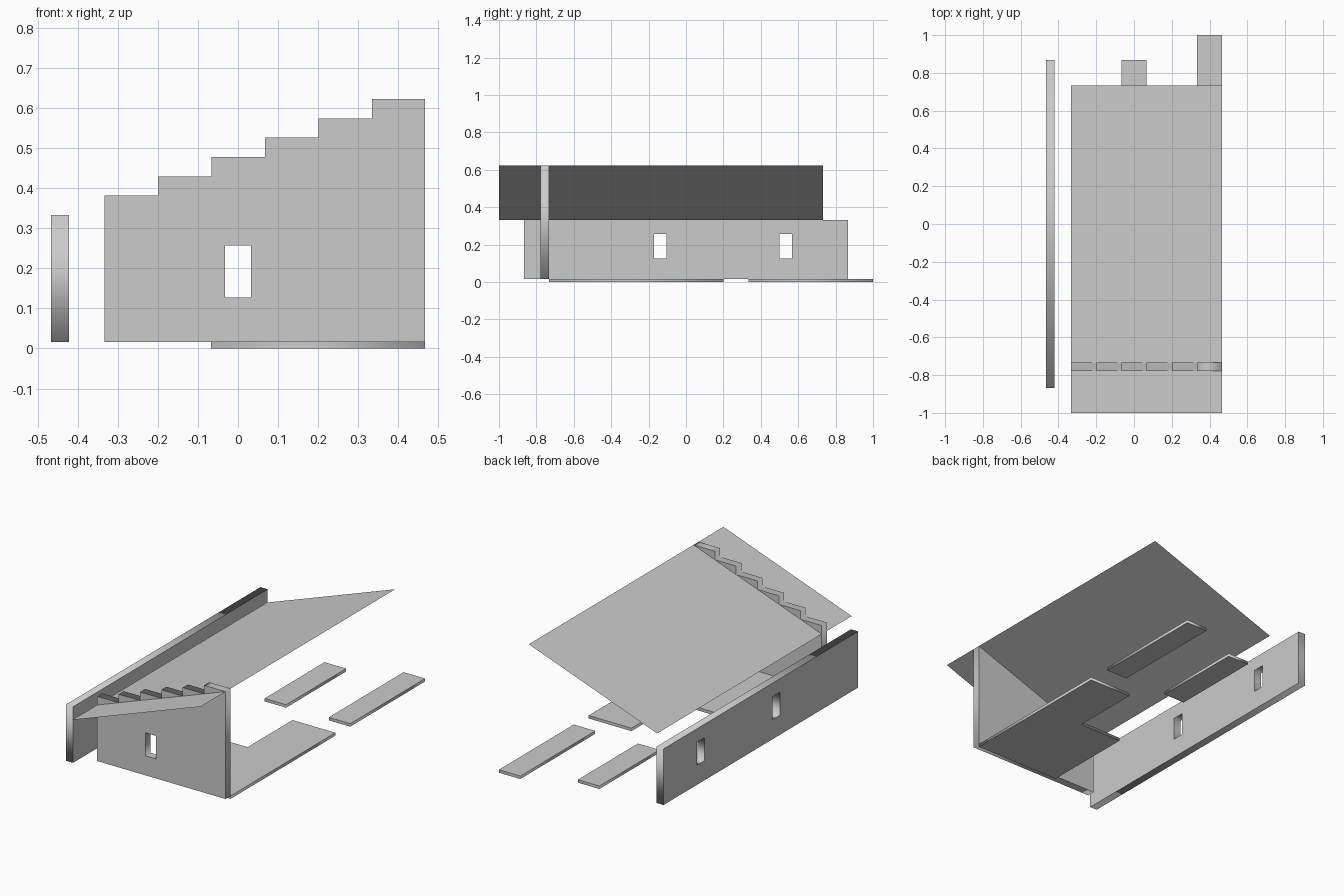
import bpy
from math import radians

if "Cube" in bpy.data.objects:
    bpy.data.objects.remove(bpy.data.objects["Cube"])


def rect(x0, x1, y0, y1):
    return [(x0, y0), (x1, y0), (x1, y1), (x0, y1)]


def slab(name, loops, thickness, location, rotation=(0, 0, 0)):
    """Filled flat outline (inner loops become holes), extruded about its centre."""
    curve = bpy.data.curves.new(name, 'CURVE')
    curve.dimensions = '2D'
    curve.fill_mode = 'BOTH'
    curve.extrude = thickness / 2
    for loop in loops:
        spline = curve.splines.new('POLY')
        spline.points.add(len(loop) - 1)
        for point, (x, y) in zip(spline.points, loop):
            point.co = (x, y, 0, 1)
        spline.use_cyclic_u = True
    obj = bpy.data.objects.new(name, curve)
    bpy.context.collection.objects.link(obj)
    obj.location = location
    obj.rotation_euler = [radians(a) for a in rotation]
    bpy.ops.object.select_all(action='DESELECT')
    obj.select_set(True)
    bpy.context.view_layer.objects.active = obj
    bpy.ops.object.convert(target='MESH')
    return bpy.context.object


FLOOR = 0.0167
EAVES, RIDGE = 0.333, 0.622
LEFT, RIGHT = -0.333, 0.467
SILL, HEAD = 0.127, 0.2565

# Stepped gable wall with one window
steps = 6
run, rise = (RIGHT - LEFT) / steps, (RIDGE - EAVES) / steps
gable = [(LEFT, FLOOR)]
for i in range(steps):
    z = EAVES + (i + 1) * rise
    gable += [(LEFT + i * run, z), (LEFT + (i + 1) * run, z)]
gable.append((RIGHT, FLOOR))
slab("gable_wall", [gable, rect(-0.033, 0.033, SILL, HEAD)],
     0.045, (0, -0.756, 0), (90, 0, 0))

# Long side wall with two windows
slab("side_wall", [rect(-0.867, 0.867, FLOOR, EAVES),
                   rect(-0.17, -0.103, SILL, HEAD),
                   rect(0.5, 0.567, SILL, HEAD)],
     0.045, (-0.4445, 0, 0), (90, 0, 90))

# Floor: stepped front piece and two loose strips
floors = {
    "front_floor": [(-0.067, -0.733), (0.467, -0.733), (0.467, 0.2),
                    (0.2, 0.2), (0.2, -0.2), (-0.067, -0.2)],
    "middle_floor_strip": rect(-0.067, 0.067, 0.333, 0.867),
    "right_floor_strip": rect(0.333, 0.467, 0.333, 1.0),
}
for name, outline in floors.items():
    slab(name, [outline], FLOOR, (0, 0, FLOOR / 2))

# Thin sloping roof sheet
mesh = bpy.data.meshes.new("roof")
mesh.from_pydata([(LEFT, -1, EAVES), (RIGHT, -1, RIDGE),
                  (RIGHT, 0.733, RIDGE), (LEFT, 0.733, EAVES)],
                 [], [(0, 1, 2, 3)])
bpy.context.collection.objects.link(bpy.data.objects.new("roof", mesh))
